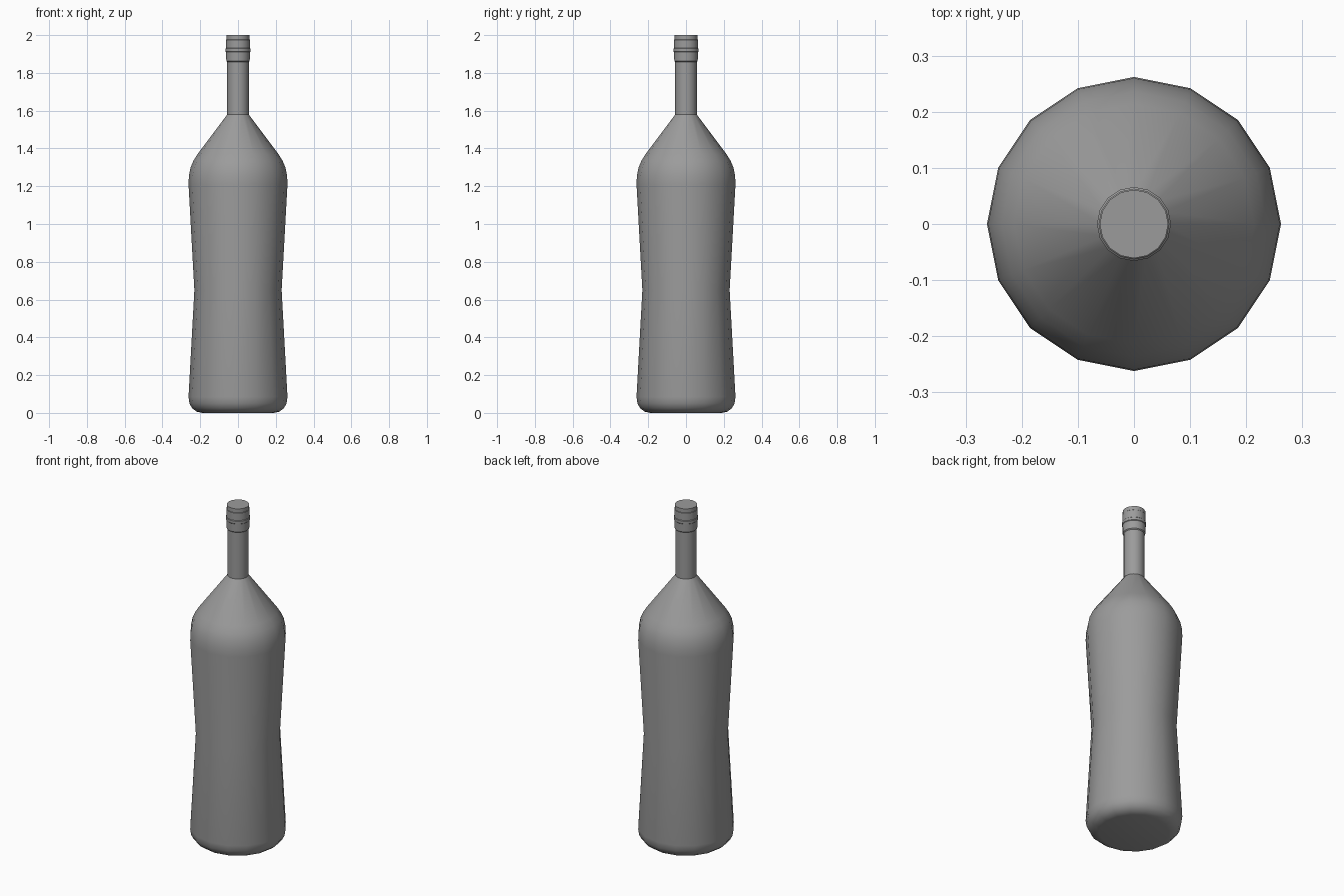
import bpy, bmesh, math

if "Cube" in bpy.data.objects:
    bpy.data.objects.remove(bpy.data.objects["Cube"])

SIDES = 16


def lathe(name, profile, material):
    """Revolve (radius, z) points around z and cap both ends."""
    bm = bmesh.new()
    rings = []
    for r, z in profile:
        rings.append([bm.verts.new((r * math.cos(2 * math.pi * i / SIDES),
                                    r * math.sin(2 * math.pi * i / SIDES), z))
                      for i in range(SIDES)])
    for low, high in zip(rings, rings[1:]):
        for i in range(SIDES):
            j = (i + 1) % SIDES
            bm.faces.new((low[i], low[j], high[j], high[i]))
    bm.faces.new(rings[0][::-1])
    bm.faces.new(rings[-1])
    mesh = bpy.data.meshes.new(name)
    bm.to_mesh(mesh)
    bm.free()
    mesh.materials.append(material)
    obj = bpy.data.objects.new(name, mesh)
    bpy.context.collection.objects.link(obj)
    bpy.ops.object.select_all(action='DESELECT')
    obj.select_set(True)
    bpy.context.view_layer.objects.active = obj
    bpy.ops.object.shade_smooth_by_angle(angle=math.radians(32))
    return obj


# Dark grey glass
glass = bpy.data.materials.new("dark_glass")
glass.diffuse_color = (0.33, 0.33, 0.33, 1)
glass.use_nodes = True
glass.node_tree.nodes["Principled BSDF"].inputs["Base Color"].default_value = glass.diffuse_color

# Bottle: rounded base, pinched waist, rounded shoulder, conical top, neck and lip
base = [(0.19, 0.0), (0.22, 0.007), (0.243, 0.025), (0.257, 0.05), (0.262, 0.085)]
waist = [(0.231, 0.65)]
shoulder = [(0.262, 1.21), (0.26, 1.255), (0.251, 1.3), (0.236, 1.335), (0.214, 1.37)]
neck = [(0.057, 1.58), (0.057, 1.857)]
lip = [(0.062, 1.862), (0.063, 1.91), (0.066, 1.913), (0.066, 1.928),
       (0.063, 1.931), (0.063, 1.975), (0.061, 1.977), (0.061, 2.0)]
lathe("bottle", base + waist + shoulder + neck + lip, glass)
